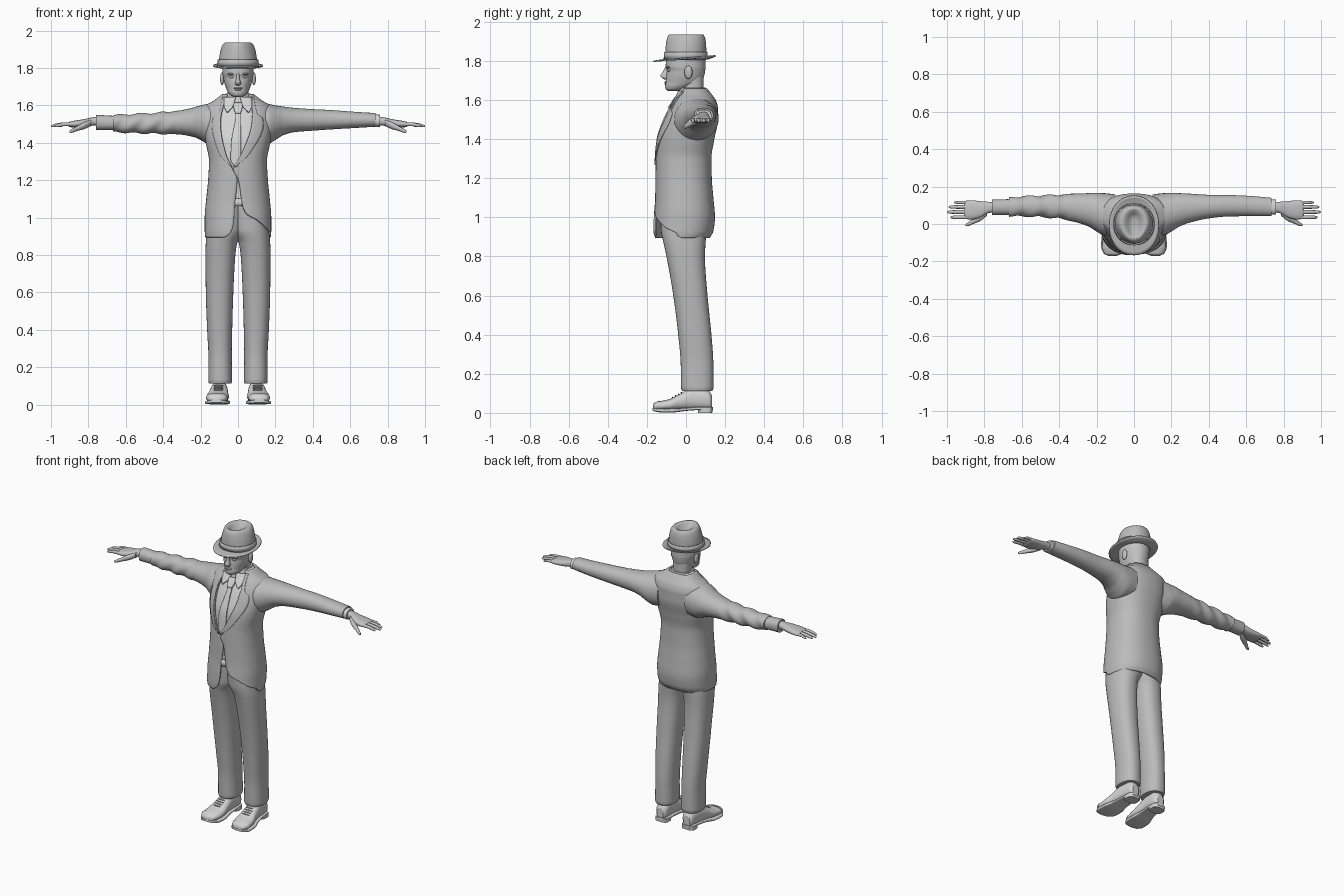
import bpy, bmesh, math

def material(name, v):
    m = bpy.data.materials.new(name)
    m.diffuse_color = (v, v, v, 1)
    return m

SUIT = material("suit grey", 0.50)
SKIN = material("skin grey", 0.54)
LIGHT = material("light grey", 0.66)

def sample(tab, t):
    """Smooth monotone interpolation of a table whose first column is t."""
    n = len(tab)
    k = max(0, min(n - 2, sum(1 for r in tab if r[0] <= t) - 1))
    h = tab[k + 1][0] - tab[k][0]
    u = (t - tab[k][0]) / h
    out = []
    for c in range(1, len(tab[0])):
        def slope(i):
            return (tab[i + 1][c] - tab[i][c]) / (tab[i + 1][0] - tab[i][0])
        def tangent(i):
            if i == 0: return slope(0)
            if i == n - 1: return slope(n - 2)
            a, b = slope(i - 1), slope(i)
            return 2 * a * b / (a + b) if a * b > 0 else 0
        p, q, m0, m1 = tab[k][c], tab[k + 1][c], tangent(k) * h, tangent(k + 1) * h
        out.append((2*u**3 - 3*u*u + 1)*p + (u**3 - 2*u*u + u)*m0 + (3*u*u - 2*u**3)*q + (u**3 - u*u)*m1)
    return out

def ring(a0, a1, b0, b1, n=32, e=2.3, t0=0, t1=None):
    """Rounded cross-section points; a partial arc when t1 is given."""
    pts = []
    for i in range(n):
        t = 2 * math.pi * i / n if t1 is None else t0 + (t1 - t0) * i / (n - 1)
        c, s = math.cos(t), math.sin(t)
        pts.append(((a0 + a1) / 2 + (a1 - a0) / 2 * math.copysign(abs(c) ** (2 / e), c),
                    (b0 + b1) / 2 + (b1 - b0) / 2 * math.copysign(abs(s) ** (2 / e), s)))
    return pts

def loft(name, rings, mat, closed=True, caps=True, solid=0, offset=-1, subd=0):
    bm = bmesh.new()
    rows = [[bm.verts.new(p) for p in r] for r in rings]
    n = len(rows[0])
    for r, q in zip(rows, rows[1:]):
        for j in range(n if closed else n - 1):
            k = (j + 1) % n
            bm.faces.new((r[j], r[k], q[k], q[j]))
    if caps and closed:
        bm.faces.new(rows[0][::-1])
        bm.faces.new(rows[-1])
        bmesh.ops.recalc_face_normals(bm, faces=bm.faces)
    me = bpy.data.meshes.new(name)
    bm.to_mesh(me)
    bm.free()
    me.materials.append(mat)
    ob = bpy.data.objects.new(name, me)
    bpy.context.collection.objects.link(ob)
    if solid:
        mod = ob.modifiers.new("thickness", 'SOLIDIFY')
        mod.thickness, mod.offset = solid, offset
    if subd:
        ob.modifiers.new("smooth", 'SUBSURF').levels = subd
    return ob

def body(name, tab, axis, mat, steps=24, n=32, e=2.3, s=1, warp=None):
    """Loft of a table (t, a0, a1, b0, b1) along an axis, mirrored by s."""
    ts = sorted({tab[0][0] + (tab[-1][0] - tab[0][0]) * i / steps for i in range(steps + 1)} | {r[0] for r in tab})
    place = {'x': lambda t, a, b: (s*t, a, b), 'y': lambda t, a, b: (s*a, t, b),
             'z': lambda t, a, b: (s*a, b, t)}[axis]
    rings = [[place(t, a, b) for a, b in ring(*sample(tab, t), n, e)] for t in ts]
    if warp:
        rings = [[warp(p) for p in r] for r in rings]
    return loft(name, rings, mat)

def ball(name, loc, size, mat):
    bm = bmesh.new()
    bmesh.ops.create_uvsphere(bm, u_segments=16, v_segments=10, radius=1)
    for v in bm.verts:
        v.co = [l + c * k for l, c, k in zip(loc, v.co, size)]
    me = bpy.data.meshes.new(name)
    bm.to_mesh(me)
    bm.free()
    me.materials.append(mat)
    bpy.context.collection.objects.link(bpy.data.objects.new(name, me))

# Torso cross-sections: z, half width twice, front y, back y
TORSO = [(z, -w, w, f, b) for z, w, f, b in (
    (.895, .175, -.165, .122), (.93, .178, -.168, .14), (1, .178, -.165, .148), (1.1, .17, -.158, .14),
    (1.2, .16, -.156, .132), (1.3, .155, -.154, .13), (1.4, .172, -.146, .145), (1.5, .185, -.113, .163),
    (1.56, .185, -.083, .163), (1.6, .172, -.058, .152), (1.625, .13, -.042, .135), (1.66, .085, -.028, .108))]
# Front opening of the jacket: z, left edge, right edge
OPEN = [(.895, -.07, .175), (.92, -.04, .175), (.95, -.028, .15), (.99, -.022, .1), (1.02, -.02, .045),
        (1.06, -.018, .026), (1.2, -.004, .002), (1.26, -.03, -.026), (1.3, -.052, 0), (1.4, -.085, .045),
        (1.5, -.095, .075), (1.6, -.085, .082), (1.66, -.06, .06)]
E = 2.3

def front_y(x, z):
    a0, a1, f, b = sample(TORSO, z)
    return (f + b) / 2 - (b - f) / 2 * max(0, 1 - min(1, abs(x) / a1) ** E) ** (1 / E)

def strip(name, tab, off, mat, thick=.006, steps=20, cols=6):
    """Thin panel lying on the chest: rows of z, x0, x1."""
    rings = []
    for i in range(steps + 1):
        z = tab[0][0] + (tab[-1][0] - tab[0][0]) * i / steps
        x0, x1 = sample(tab, z)
        xs = [x0 + (x1 - x0) * j / cols for j in range(cols + 1)]
        rings.append([(x, front_y(x, z) - off, z) for x in xs])
    loft(name, rings, mat, closed=False, solid=thick)

# Jacket body, open at the front
rings = []
for i in range(91):
    z = .895 + .765 * i / 90
    a0, a1, f, b = sample(TORSO, z)
    ang = [math.acos(math.copysign(min(1, abs(x) / a1) ** (E / 2), x)) for x in sample(OPEN, z)]
    rings.append([(x, y, z) for x, y in ring(a0, a1, f, b, 80, E, -ang[1], 2 * math.pi - ang[0])])
loft("jacket", rings, SUIT, closed=False, solid=.012)

# Shirt, belt, tie, lapels and collar
body("shirt", [(z, a + .014, c - .014, f + .015, b - .014) for z, a, c, f, b in TORSO if z > 1.05], 'z', LIGHT, 40, 48)
body("belt", [(1.065, -.152, .152, -.147, .12), (1.1, -.15, .15, -.147, .12)], 'z', SUIT, 2)
strip("belt_buckle", [(1.062, -.015, .022), (1.103, -.015, .022)], -.003, LIGHT, .008, 2)
strip("tie", [(1.27, -.016, -.008), (1.31, -.04, .014), (1.42, -.034, .016), (1.54, -.014, .014), (1.57, -.014, .014)],
      .004, LIGHT, .012)
strip("tie_knot", [(1.56, -.014, .014), (1.6, -.024, .024), (1.615, -.02, .02)], .01, LIGHT, .014, 6)
strip("left_lapel", [(1.27, -.034, -.03), (1.34, -.1, -.066), (1.5, -.14, -.094), (1.54, -.13, -.092),
                     (1.55, -.105, -.09), (1.645, -.085, -.065)], .006, SUIT)
strip("right_lapel", [(1.27, -.024, -.018), (1.34, .018, .06), (1.5, .074, .138), (1.54, .077, .13),
                      (1.55, .078, .105), (1.645, .065, .085)], .006, SUIT)
for s, side in ((-1, "left"), (1, "right")):
    strip(side + "_collar_flap", [(1.565, *sorted((s*.055, s*.06))), (1.6, *sorted((s*.025, s*.075))),
                                  (1.645, *sorted((s*.012, s*.074)))], .008, LIGHT, .008, 8)
body("collar_band", [(1.6, -.082, .082, -.045, .12), (1.665, -.066, .066, -.03, .1)], 'z', LIGHT, 4)

# Neck and head
body("neck", [(1.6, -.066, .066, -.03, .1), (1.66, -.056, .056, -.022, .09), (1.74, -.06, .06, -.03, .09)], 'z', SKIN, 8)
body("head", [(z, -w, w, f, b) for z, w, f, b in (
    (1.645, .02, -.092, -.045), (1.655, .042, -.103, 0), (1.672, .055, -.107, .04), (1.69, .063, -.104, .075),
    (1.72, .073, -.102, .092), (1.75, .079, -.098, .098), (1.77, .083, -.104, .1), (1.83, .084, -.1, .1))],
    'z', SKIN, 28, 40, 2.1)
body("nose", [(1.706, -.008, .008, -.112, -.08), (1.714, -.016, .016, -.124, -.08), (1.724, -.015, .015, -.131, -.08),
              (1.745, -.009, .009, -.118, -.08), (1.772, -.008, .008, -.105, -.08)], 'z', SKIN, 12, 16)
ball("upper_lip", (0, -.102, 1.692), (.024, .009, .005), SKIN)
ball("lower_lip", (0, -.102, 1.684), (.02, .009, .006), SKIN)
for s, side in ((-1, "left"), (1, "right")):
    ball(side + "_eye", (s*.032, -.086, 1.752), (.014, .01, .007), SKIN)
    ball(side + "_brow", (s*.034, -.09, 1.768), (.024, .012, .006), SKIN)
    ball(side + "_ear", (s*.085, .012, 1.742), (.011, .021, .034), SKIN)

# Hat: pinched crown, band and brim
def pinch(x, y, z):
    return (x * (1 - 2.2 * max(0, -y) * max(0, z - 1.82) / .11), y, z)
crown = [(1.805, .104, -.108, .105), (1.84, .103, -.107, .105), (1.88, .098, -.104, .104), (1.915, .089, -.099, .1),
         (1.934, .077, -.09, .092), (1.938, .064, -.08, .082), (1.93, .045, -.068, .066), (1.912, .028, -.055, .05),
         (1.904, .012, -.035, .03)]
loft("hat_crown", [[pinch(x, y, z) for x, y in ring(-w, w, f, b, 40, 2.1)] for z, w, f, b in crown], SUIT, subd=1)
loft("hat_band", [[pinch(x, y, z) for x, y in ring(-w, w, f, b, 40, 2.1)] for z, w, f, b in
                  ((1.81, .107, -.111, .108), (1.845, .1055, -.11, .108))], SUIT, caps=False, solid=.003, offset=1)
loft("hat_brim", [[(x, y, 1.808 + k * (.09 * y + .005 * k)) for x, y in
                   ring(-.085 - .048*k, .085 + .048*k, -.095 - .072*k, .095 + .057*k, 48, 2.1)]
                  for k in (0, .25, .5, .75, 1)], SUIT, caps=False, solid=.007, offset=0)

# Sleeves: the left one is pushed up and wrinkled, showing a long cuff
def wrinkle(p):
    x, y, z = p
    a = min(1, max(0, (-x - .32) / .1)) * .075
    k = 1 + a * math.sin(-x * 58 + 5 * (z - 1.5) / .1)
    return (x, .095 + (y - .095) * k, 1.505 + (z - 1.505) * k)
shoulder = [(.1, 1.4, 1.612, -.055, .158), (.16, 1.395, 1.608, -.06, .165), (.2, 1.415, 1.6, -.04, .167)]
right = shoulder + [(.24, 1.44, 1.594, -.015, .165), (.3, 1.457, 1.587, .008, .162), (.4, 1.465, 1.58, .03, .156),
                    (.5, 1.472, 1.575, .04, .155), (.62, 1.479, 1.566, .042, .15), (.735, 1.486, 1.559, .042, .14)]
left = shoulder + [(.24, 1.432, 1.588, -.015, .165), (.32, 1.445, 1.572, .012, .162), (.42, 1.448, 1.562, .032, .155),
                   (.55, 1.452, 1.555, .04, .15), (.668, 1.458, 1.548, .042, .142)]
for name, tab, s, warp in (("right_sleeve", right, 1, None), ("left_sleeve", left, -1, wrinkle)):
    body(name, [(x, y0, y1, z0, z1) for x, z0, z1, y0, y1 in tab], 'x', SUIT, 60, 32, 2.1, s, warp)
body("right_cuff", [(.7, .05, .132, 1.488, 1.553), (.758, .05, .13, 1.485, 1.55)], 'x', LIGHT, 3)
body("left_cuff", [(.63, .05, .134, 1.468, 1.542), (.76, .047, .13, 1.468, 1.55)], 'x', SUIT, 4, s=-1)

# Hands
fingers = (("index", .036, .982, .0105), ("middle", .064, 1.0, .011), ("ring", .091, .992, .0105), ("little", .115, .962, .009))
for s, side in ((-1, "left"), (1, "right")):
    body(side + "_palm", [(.72, .062, .116, 1.492, 1.542), (.77, .06, .118, 1.492, 1.538), (.82, .035, .122, 1.484, 1.527),
                          (.87, .024, .126, 1.482, 1.519), (.9, .027, .124, 1.484, 1.513), (.908, .04, .115, 1.49, 1.507)],
         'x', SKIN, 16, 28, 2.4, s)
    for f, y, tip, r in fingers:
        rows = [(.87, 1, 1.5), (.93, .95, 1.499), (tip - .015, .8, 1.492), (tip - .004, .5, 1.489), (tip, .15, 1.488)]
        body(f"{side}_{f}_finger", [(x, y - r*k, y + r*k, z - r*k, z + r*k) for x, k, z in rows], 'x', SKIN, 8, 14, 2.1, s)
    body(side + "_thumb", [(.785, .045, .085, 1.49, 1.525), (.82, .017, .062, 1.474, 1.512), (.86, .0, .03, 1.463, 1.489),
                           (.892, -.012, .006, 1.453, 1.472), (.902, -.01, -.002, 1.455, 1.464)], 'x', SKIN, 10, 16, 2.1, s)

# Trousers and shoes
SHOE = [(-.168, .098, .132, .018, .036), (-.158, .072, .155, .014, .05), (-.13, .056, .17, .012, .06),
        (-.08, .048, .168, .012, .072), (-.03, .052, .155, .014, .098), (.03, .055, .145, .016, .125),
        (.09, .055, .138, .016, .125), (.12, .06, .133, .016, .11), (.132, .075, .12, .02, .09)]
for s, side in ((-1, "left"), (1, "right")):
    body(side + "_trouser_leg", [(.112, .036, .155, -.02, .135), (.125, .031, .159, -.025, .141), (.25, .033, .158, -.027, .14),
                                 (.4, .031, .165, -.04, .13), (.6, .025, .172, -.065, .11), (.8, .014, .174, -.1, .097),
                                 (.87, .003, .172, -.115, .1), (.93, -.03, .166, -.128, .105), (1.09, -.04, .145, -.135, .11)],
         'z', SUIT, 40, 36, 2.3, s)
    body(side + "_shoe", SHOE, 'y', LIGHT, 30, 28, 2.3, s)
    body(side + "_toe_cap", [(y - .002, a - .002, b + .002, c, d + .003) for y, a, b, c, d in SHOE[:3]], 'y', LIGHT, 8, 28, 2.3, s)
    body(side + "_sole", [(-.172, .095, .135, .012, .026), (-.16, .066, .16, .007, .024), (-.12, .044, .176, .002, .022),
                          (-.07, .042, .173, .002, .022), (.0, .052, .152, .01, .026), (.06, .052, .142, .014, .03),
                          (.12, .056, .137, .014, .03), (.137, .075, .12, .014, .03)], 'y', LIGHT, 24, 28, 5, s)
    body(side + "_heel", [(0, .054, .14, .062, .134), (.024, .052, .141, .06, .136)], 'z', LIGHT, 2, 28, 3.5, s)
    for i in range(4):
        y, z = -.068 + .015 * i, .079 + .008 * i
        ball(f"{side}_lace_{i + 1}", (s*.105, y, z), (.028, .004, .004), SUIT)

# Smooth shading with sharp edges kept
bpy.ops.object.select_all(action='SELECT')
bpy.context.view_layer.objects.active = bpy.context.selected_objects[0]
bpy.ops.object.shade_smooth_by_angle(angle=math.radians(45))
